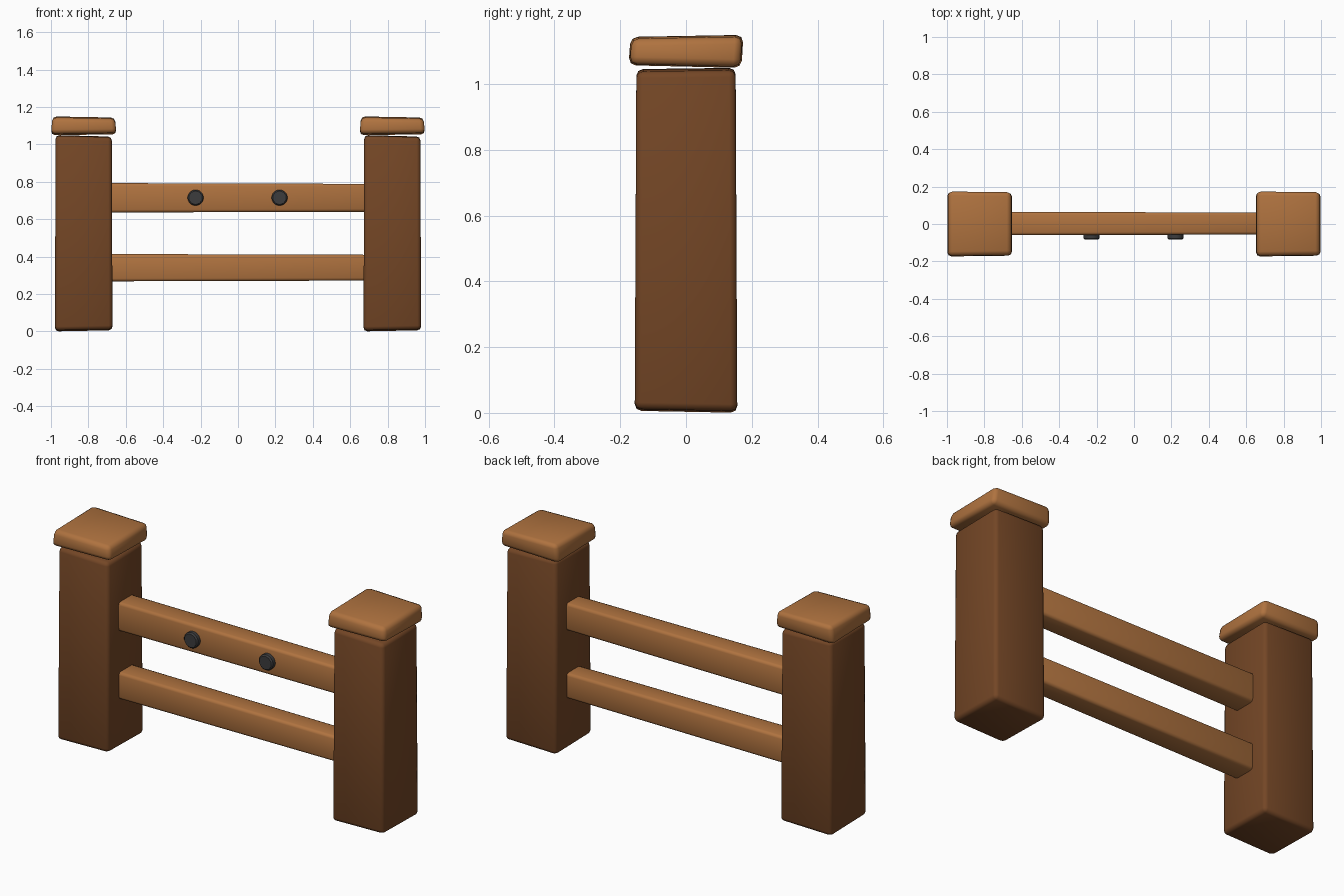
import bpy, bmesh, math
from mathutils import Vector

if "Cube" in bpy.data.objects:
    bpy.data.objects.remove(bpy.data.objects["Cube"])


def material(name, colour):
    m = bpy.data.materials.new(name)
    m.diffuse_color = (*colour, 1)
    m.use_nodes = True
    m.node_tree.nodes["Principled BSDF"].inputs["Base Color"].default_value = m.diffuse_color
    return m


DARK = material("dark_wood", (0.175, 0.062, 0.019))
LIGHT = material("light_wood", (0.43, 0.17, 0.05))
IRON = material("iron", (0.045, 0.045, 0.047))


def finish(name, bm, mat, bevel, segments, angle):
    mesh = bpy.data.meshes.new(name)
    bm.to_mesh(mesh)
    bm.free()
    mesh.materials.append(mat)
    ob = bpy.data.objects.new(name, mesh)
    bpy.context.collection.objects.link(ob)
    mod = ob.modifiers.new("soft_edges", "BEVEL")
    mod.width, mod.segments = bevel, segments
    bpy.ops.object.select_all(action="DESELECT")
    ob.select_set(True)
    bpy.context.view_layer.objects.active = ob
    bpy.ops.object.modifier_apply(modifier=mod.name)
    bpy.ops.object.shade_smooth_by_angle(angle=math.radians(angle))
    return ob


def worn_box(name, lo, hi, mat, bevel, warp):
    """Box whose corners are shifted by warp(sx, sy, sz), each sign being -1 or 1."""
    lo, hi = Vector(lo), Vector(hi)
    bm = bmesh.new()
    bmesh.ops.create_cube(bm, size=2)
    for v in bm.verts:
        s = v.co.copy()
        v.co = Vector([(l + h) / 2 + t * (h - l) / 2 for l, h, t in zip(lo, hi, s)])
        v.co += Vector(warp(*s))
    return finish(name, bm, mat, bevel, 2, 60)


def post_warp(x, y, z):
    return (-0.004 * x if z > 0 else 0, -0.005 * y if z > 0 else 0,
            -0.004 * x + 0.002 * y if z > 0 else 0.003 * x - 0.003 * y)


def cap_warp(x, y, z):
    return (-0.004 * x * z, 0.003 * z - 0.002 * x * y,
            -0.003 * x + 0.003 * y if z > 0 else 0.002 * x - 0.004 * y)


# Posts and their caps
for side, cx in (("left", -0.825), ("right", 0.825)):
    worn_box(side + "_post", (cx - 0.154, -0.156, 0.006), (cx + 0.154, 0.156, 1.044),
             DARK, 0.02, post_warp)
    worn_box(side + "_cap", (cx - 0.171, -0.17, 1.055), (cx + 0.171, 0.17, 1.144),
             LIGHT, 0.022, cap_warp)

# Horizontal rails, running into the posts
for name, low, high in (("lower_rail", 0.27, 0.412), ("upper_rail", 0.638, 0.791)):
    worn_box(name, (-0.7, -0.058, low), (0.7, 0.063, high), LIGHT, 0.015,
             lambda x, y, z: (0, -0.002 * x * y, -0.002 * x * z))

# Round bolt heads on the upper rail
for side, x in (("left", -0.227), ("right", 0.222)):
    bm = bmesh.new()
    bmesh.ops.create_cone(bm, cap_ends=True, segments=10, radius1=0.044,
                          radius2=0.044, depth=0.05)
    ob = finish(side + "_bolt", bm, IRON, 0.007, 1, 30)
    ob.rotation_euler.x = math.radians(90)
    ob.location = (x, -0.059, 0.715)
